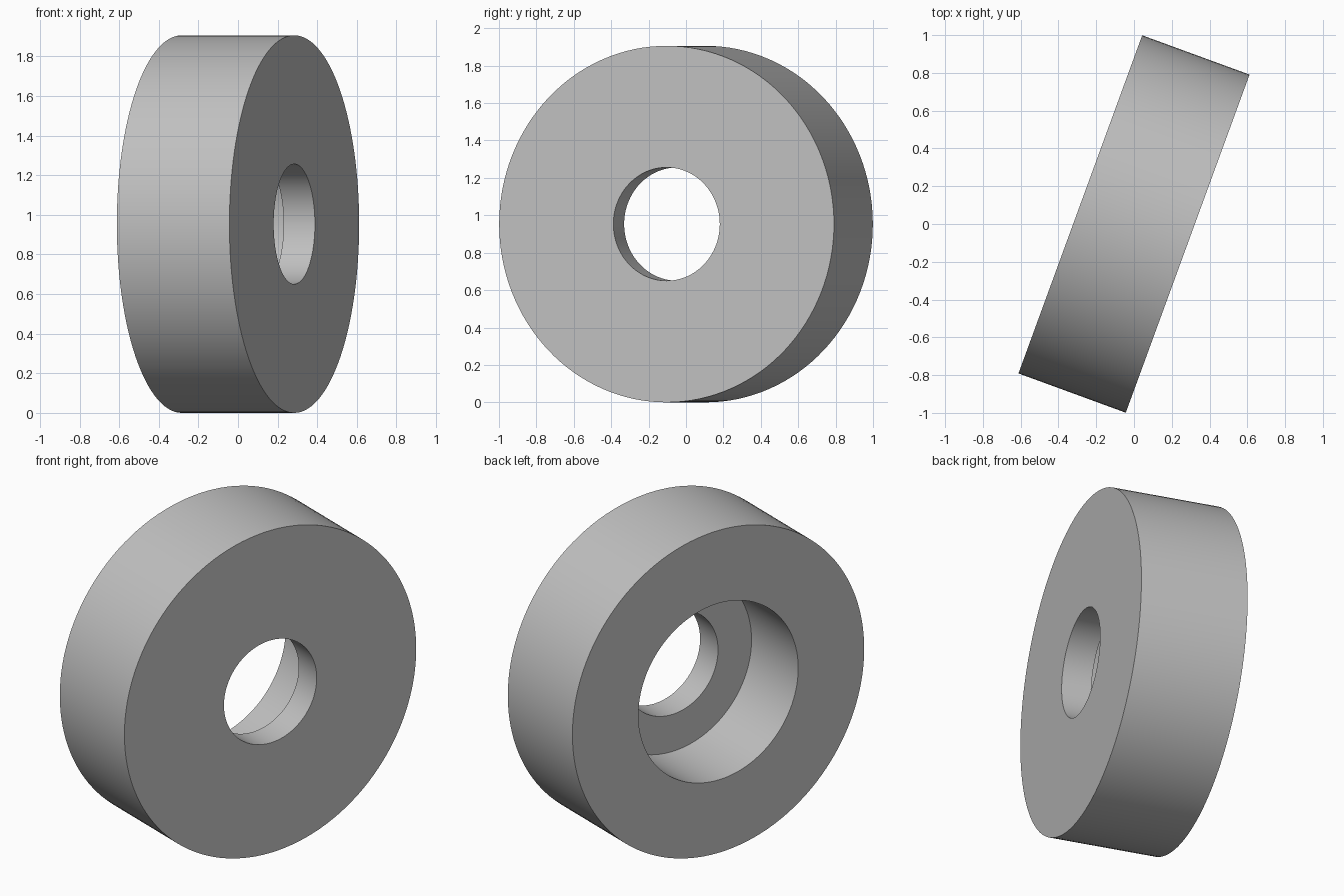
import bpy
import bmesh
from math import radians, tau
from mathutils import Matrix

cube = bpy.data.objects.get("Cube")
if cube:
    bpy.data.objects.remove(cube, do_unlink=True)

OUTER_R, BORE_R, HOLE_R = 0.953, 0.522, 0.303
WIDTH, HOLE_DEPTH = 0.605, 0.168
SEGMENTS = 128

# Plain grey material
grey = bpy.data.materials.new("plain grey")
grey.use_nodes = True
colour = (0.53, 0.53, 0.53, 1)
grey.diffuse_color = colour
grey.node_tree.nodes["Principled BSDF"].inputs["Base Color"].default_value = colour

# Stepped ring: closed (radius, axis) section, narrow hole on the + side
half = WIDTH / 2
step = half - HOLE_DEPTH
section = [(OUTER_R, -half), (OUTER_R, half), (HOLE_R, half),
           (HOLE_R, step), (BORE_R, step), (BORE_R, -half)]

bm = bmesh.new()
verts = [bm.verts.new((r, 0, z)) for r, z in section]
edges = [bm.edges.new((a, b)) for a, b in zip(verts, verts[1:] + verts[:1])]
bmesh.ops.spin(bm, geom=verts + edges, cent=(0, 0, 0), axis=(0, 0, 1),
               angle=tau, steps=SEGMENTS, use_merge=False)
bmesh.ops.remove_doubles(bm, verts=bm.verts, dist=0.0005)
bmesh.ops.recalc_face_normals(bm, faces=bm.faces)

# Lay the axis flat, turn it slightly and stand the ring on the ground
bm.transform(Matrix.Translation((0, 0, OUTER_R))
             @ Matrix.Rotation(radians(-20.1), 4, "Z")
             @ Matrix.Rotation(radians(90), 4, "Y"))

mesh = bpy.data.meshes.new("counterbored_ring")
bm.to_mesh(mesh)
bm.free()
mesh.materials.append(grey)
ring = bpy.data.objects.new("counterbored_ring", mesh)
bpy.context.collection.objects.link(ring)

# Smooth curved walls, crisp rims
bpy.ops.object.select_all(action="DESELECT")
ring.select_set(True)
bpy.context.view_layer.objects.active = ring
bpy.ops.object.shade_smooth_by_angle(angle=radians(30))
